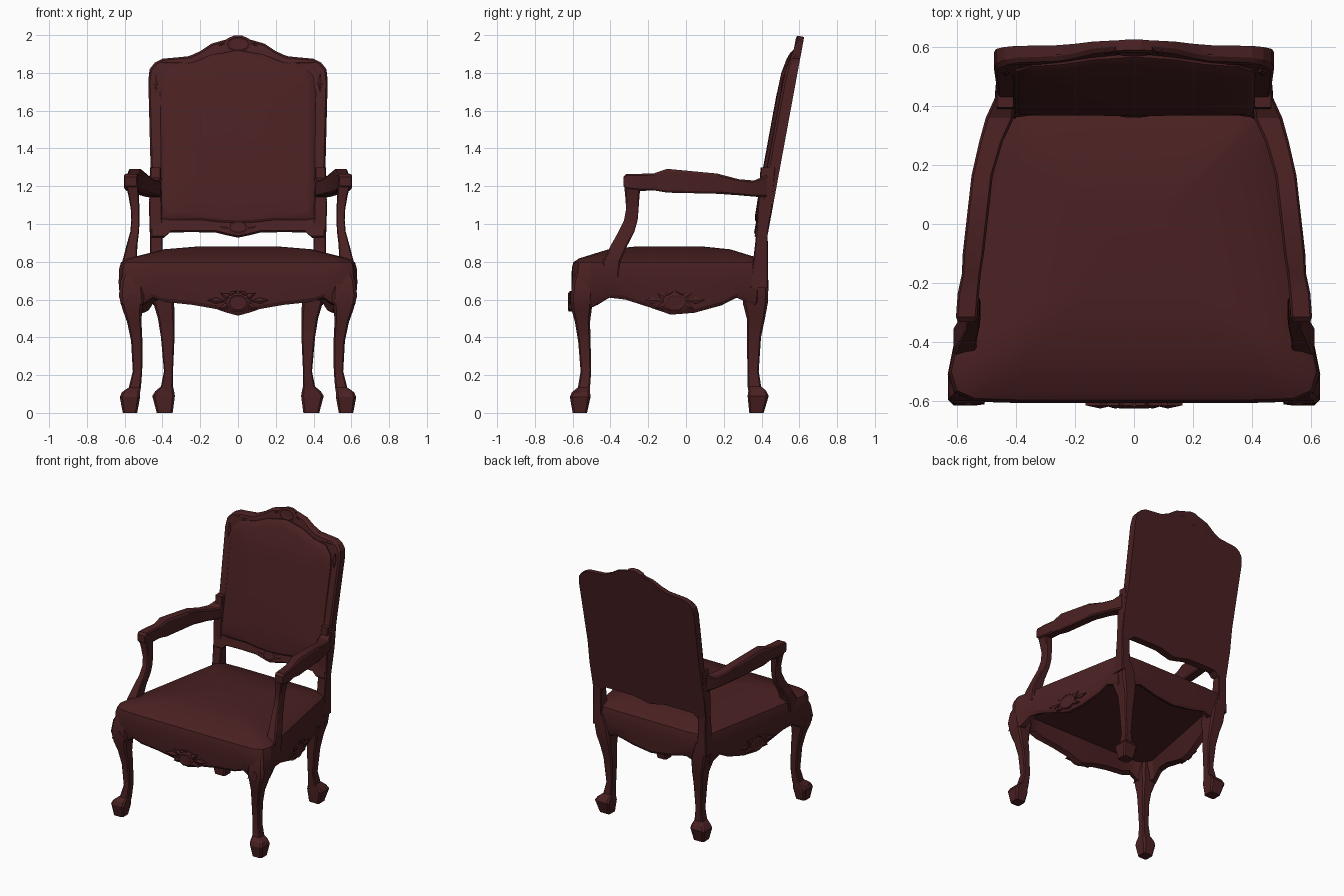
import bpy, bmesh, math
from mathutils import Vector

wood = bpy.data.materials.new("dark_mahogany")
wood.diffuse_color = (0.068, 0.0145, 0.0155, 1)


def finish(name, bm, angle=25):
    bmesh.ops.recalc_face_normals(bm, faces=bm.faces)
    me = bpy.data.meshes.new(name)
    bm.to_mesh(me)
    bm.free()
    ob = bpy.data.objects.new(name, me)
    bpy.context.collection.objects.link(ob)
    me.materials.append(wood)
    bpy.ops.object.select_all(action='DESELECT')
    ob.select_set(True)
    bpy.context.view_layer.objects.active = ob
    bpy.ops.object.shade_smooth_by_angle(angle=math.radians(angle))
    return ob


def add_loft(bm, rings):
    """Skin a list of closed rings and cap both ends."""
    loops = [[bm.verts.new(p) for p in ring] for ring in rings]
    n = len(loops[0])
    for a, b in zip(loops, loops[1:]):
        for i in range(n):
            j = (i + 1) % n
            bm.faces.new((a[i], a[j], b[j], b[i]))
    bm.faces.new(loops[0][::-1])
    bm.faces.new(loops[-1])


def loft(name, rings, angle=25):
    bm = bmesh.new()
    add_loft(bm, rings)
    return finish(name, bm, angle)


def box_ring(hx, hy, c=0.3):
    """Square section with chamfered corners."""
    return [(hx, -hy * (1 - c)), (hx, hy * (1 - c)), (hx * (1 - c), hy), (-hx * (1 - c), hy),
            (-hx, hy * (1 - c)), (-hx, -hy * (1 - c)), (-hx * (1 - c), -hy), (hx * (1 - c), -hy)]


def post(name, s, stations, c=0.3):
    """Upright member: stations are (x, y, z, half x, half y)."""
    loft(name, [[(s * (x + u), y + v, z) for u, v in box_ring(hx, hy, c)]
                for x, y, z, hx, hy in stations])


def mirrored(half):
    """Complete a half outline whose ends lie on x = 0."""
    return half + [(-p[0],) + tuple(p[1:]) for p in half[-2:0:-1]]


# Seat with scalloped apron: half outline as (x, y, lower edge z)
seat = mirrored([
    (0, -.607, .515), (.06, -.607, .53), (.12, -.607, .55), (.25, -.607, .572), (.4, -.607, .587),
    (.47, -.605, .61), (.55, -.602, .56), (.612, -.575, .55), (.632, -.51, .56), (.614, -.42, .61),
    (.597, -.33, .6), (.573, -.2, .56), (.55, -.08, .52), (.526, .05, .53), (.498, .2, .57),
    (.483, .28, .61), (.464, .38, .57), (.41, .425, .57), (.3, .432, .61), (.15, .432, .575),
    (0, .432, .555)])
CY = -.09


def seat_ring(k, z=None, dz=0):
    return [(x * k, CY + (y - CY) * k, (zb + dz) if z is None else z) for x, y, zb in seat]


loft("seat_and_apron", [
    seat_ring(.86, .70), seat_ring(.90, dz=.012), seat_ring(.965), seat_ring(.985, dz=.02),
    seat_ring(1, .69), seat_ring(.995, .765), seat_ring(.98, .797), seat_ring(.92, .818),
    seat_ring(.62, .866), seat_ring(.32, .882)], 22)


# Tilted back, given as (x, z) outline and distance forward of the rear plane; the top rolls back
def back_pt(x, z, off):
    return (x, .432 + .184 * (z - .94) - off + (.2 * max(0, z - 1.8) if off > .03 else 0), z)


def back_ring(outline, k, off, cz=1.45):
    return [back_pt(x * k, cz + (z - cz) * k, off) for x, z in outline]


frame = mirrored([
    (0, .928), (.05, .938), (.12, .955), (.25, .957), (.36, .955), (.395, .925), (.465, .925),
    (.47, 1.13), (.463, 1.3), (.475, 1.76), (.468, 1.82), (.44, 1.855), (.40, 1.875), (.26, 1.888),
    (.2, 1.915), (.14, 1.955), (.07, 1.975), (0, 1.985)])
loft("back_frame", [back_ring(frame, 1, 0), back_ring(frame, 1, .055),
                    back_ring(frame, .98, .068)], 20)

pad = mirrored([
    (0, 1.005), (.1, 1.01), (.2, 1.022), (.36, 1.02), (.405, 1.03), (.408, 1.1), (.408, 1.4), (.412, 1.7),
    (.40, 1.78), (.35, 1.835), (.24, 1.855), (.14, 1.895), (0, 1.92)])
loft("back_cushion", [back_ring(pad, 1, .04), back_ring(pad, 1, .07), back_ring(pad, .97, .08),
                      back_ring(pad, .9, .086), back_ring(pad, .5, .09)], 28)

for s, side in ((1, "right"), (-1, "left")):
    # Cabriole legs
    post("front_leg_" + side, s, [
        (.572, -.562, 0, .038, .038), (.572, -.560, .085, .054, .055), (.566, -.556, .11, .048, .048),
        (.546, -.540, .135, .032, .032), (.532, -.530, .22, .025, .028), (.536, -.538, .38, .03, .033),
        (.549, -.548, .48, .038, .04), (.560, -.553, .55, .052, .054), (.563, -.551, .62, .068, .060),
        (.563, -.546, .70, .058, .052), (.55, -.53, .77, .04, .04)], .25)
    post("back_leg_" + side, s, [
        (.388, .373, 0, .042, .038), (.394, .382, .09, .06, .056), (.388, .378, .115, .05, .048),
        (.376, .362, .14, .032, .036), (.368, .355, .22, .024, .03), (.372, .36, .4, .036, .037),
        (.38, .37, .5, .044, .048), (.393, .367, .58, .055, .066), (.405, .37, .66, .055, .066),
        (.42, .38, .74, .04, .055)], .22)
    # Back stile rising from the rear leg into the frame
    post("back_stile_" + side, s, [
        (.43, .385, .66, .04, .05), (.432, .395, .8, .034, .04), (.433, .402, .95, .034, .03),
        (.437, .418, 1.08, .034, .04), (.437, .435, 1.3, .028, .04)], .15)
    # Arm rail: y, centre x, half width, bottom z, top z
    rail = [(-.332, .568, .030, 1.20, 1.25), (-.315, .568, .036, 1.185, 1.265),
            (-.235, .562, .036, 1.175, 1.266), (-.17, .552, .032, 1.178, 1.268),
            (-.10, .545, .036, 1.166, 1.292), (.165, .515, .036, 1.16, 1.267),
            (.28, .485, .040, 1.152, 1.237), (.36, .455, .048, 1.145, 1.23), (.43, .437, .034, 1.14, 1.26)]
    loft("arm_rail_" + side, [
        [(s * (x + u), y, (lo + hi) / 2 + v) for u, v in box_ring(h, (hi - lo) / 2, .2)]
        for y, x, h, lo, hi in rail])
    # Curved arm support
    post("arm_support_" + side, s, [
        (.572, -.40, .72, .036, .045), (.574, -.395, .80, .039, .048), (.562, -.355, .885, .029, .044),
        (.547, -.315, .96, .023, .042), (.543, -.292, 1.02, .022, .036), (.545, -.284, 1.08, .023, .033),
        (.552, -.284, 1.15, .028, .038), (.564, -.284, 1.22, .034, .045)], .2)


# Carved ornament: raised oval boss with ridged leaves on each side
def ornament(name, centre, right, up, boss, leaves, depth):
    c, r, u = Vector(centre), Vector(right).normalized(), Vector(up).normalized()
    n = r.cross(u)
    bm = bmesh.new()
    if boss:
        add_loft(bm, [[c + r * (math.cos(a) * boss[0] * k) + u * (math.sin(a) * boss[1] * k) + n * d
                       for a in [i * math.tau / 10 for i in range(10)]]
                      for k, d in ((1, -.02), (1, depth * .7), (.75, depth), (.6, depth * .8))])
    for px, py, ang, ln, w in leaves:
        for m in (1, -1):
            o = c + r * (m * px) + u * py
            t = r * (m * math.cos(ang)) + u * math.sin(ang)
            q = n.cross(t)
            base = [o - t * ln, o - q * w, o + t * ln, o + q * w]
            foot = [bm.verts.new(p - n * .02) for p in base]
            rim = [bm.verts.new(p + n * depth * .5) for p in base]
            tip = bm.verts.new(o + n * depth)
            for i in range(4):
                j = (i + 1) % 4
                bm.faces.new((foot[i], foot[j], rim[j], rim[i]))
                bm.faces.new((rim[i], rim[j], tip))
            bm.faces.new(foot[::-1])
    finish(name, bm, 10)


apron_leaves = [(.06, .03, .5, .04, .018), (.065, -.022, -.35, .04, .018), (.115, .008, .05, .05, .018),
                (.03, .045, 2.6, .03, .014)]
ornament("front_apron_carving", (0, -.604, .585), (1, 0, 0), (0, 0, 1), (.065, .052), apron_leaves, .022)
for s, side in ((1, "right"), (-1, "left")):
    ornament("side_apron_carving_" + side, (s * .542, -.06, .587), (-.175, s, 0), (0, 0, 1),
             (.065, .05), apron_leaves, .012)
    # Corner leaves on the back frame
    ornament("shoulder_carving_" + side, back_pt(s * .435, 1.75, .064), (1, 0, 0), (0, .184, 1), None,
             [(.0, 0, 1.57, .05, .014)], .012)
    ornament("shoulder_leaf_" + side, back_pt(s * .36, 1.853, .062), (1, 0, 0), (0, .184, 1), None,
             [(.02, 0, 0, .04, .01)], .01)
    # Scrolls on the front knees
    ornament("knee_carving_" + side, (s * .56, -.609, .605), (1, 0, 0), (0, 0, 1), (.025, .035),
             [(.035, -.01, -.9, .03, .012)], .005)

# Back crest and lower rail carvings
tilt = (0, .184, 1)
ornament("crest_carving", back_pt(0, 1.95, .05), (1, 0, 0), tilt, (.075, .047),
         [(.09, -.005, -.35, .04, .016), (.16, -.04, -.5, .05, .014), (.25, -.07, -.1, .045, .01)], .022)
ornament("lower_rail_carving", back_pt(0, .982, .06), (1, 0, 0), tilt, (.06, .04),
         [(.07, .0, .1, .035, .016)], .014)
